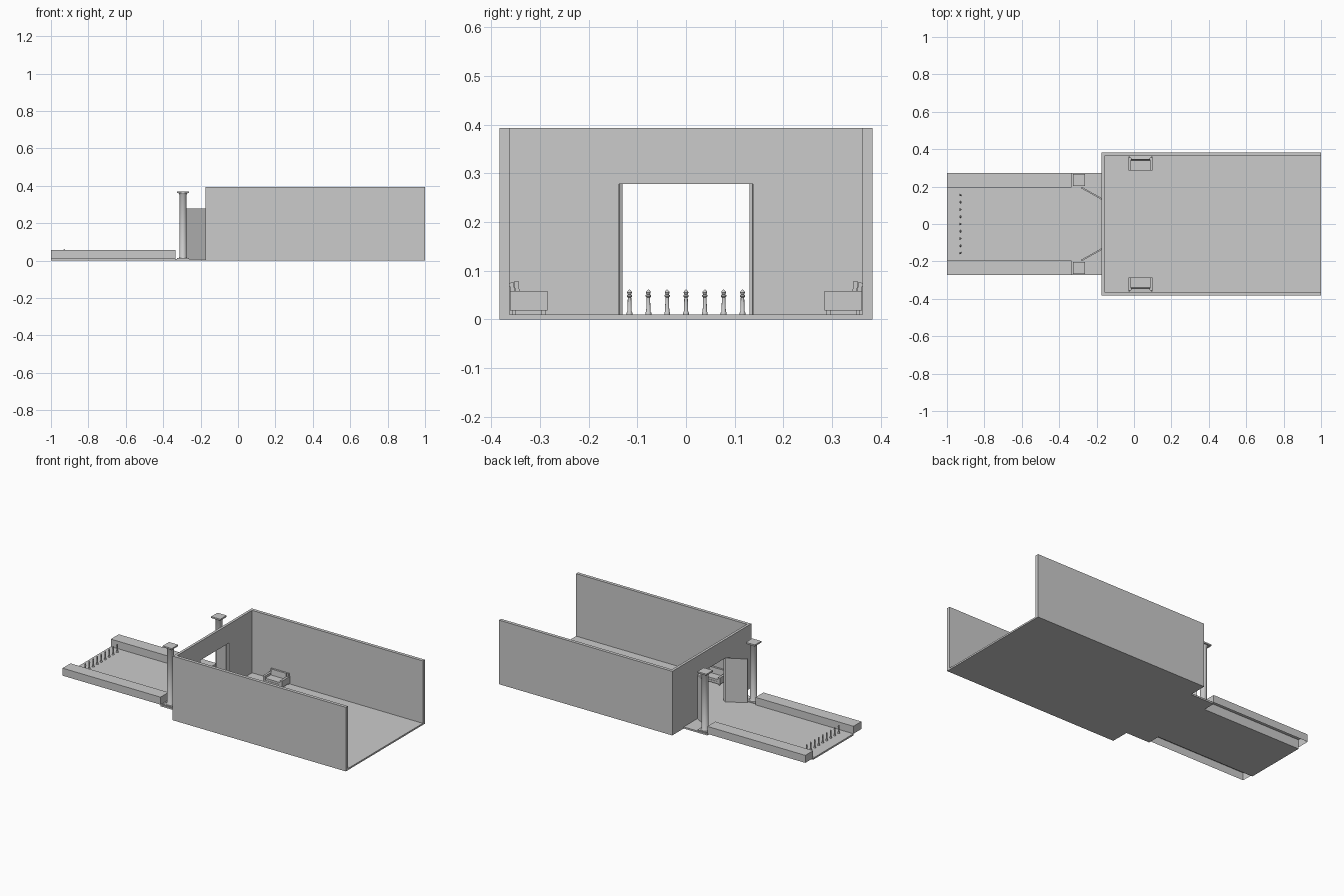
import bpy
import bmesh
from math import atan2, hypot, radians
from mathutils import Matrix, Vector

if "Cube" in bpy.data.objects:
    bpy.data.objects.remove(bpy.data.objects["Cube"])

stone = bpy.data.materials.new("plain_grey")
stone.use_nodes = True
GREY = (0.6, 0.6, 0.6, 1)
stone.diffuse_color = GREY
stone.node_tree.nodes["Principled BSDF"].inputs["Base Color"].default_value = GREY


def finish(name, bm):
    bmesh.ops.recalc_face_normals(bm, faces=bm.faces)
    mesh = bpy.data.meshes.new(name)
    bm.to_mesh(mesh)
    bm.free()
    obj = bpy.data.objects.new(name, mesh)
    bpy.context.collection.objects.link(obj)
    mesh.materials.append(stone)
    return obj


def add_box(bm, low, high, matrix=None):
    low, high = Vector(low), Vector(high)
    place = Matrix.Translation((low + high) / 2) @ Matrix.Diagonal((*(high - low), 1))
    bmesh.ops.create_cube(bm, size=1, matrix=(matrix or Matrix()) @ place)


def box(name, low, high, matrix=None):
    bm = bmesh.new()
    add_box(bm, low, high, matrix)
    return finish(name, bm)


def prism(name, outline, depth, matrix):
    """Extrude a flat outline along its local z."""
    bm = bmesh.new()
    face = bm.faces.new([bm.verts.new((a, b, 0)) for a, b in outline])
    top = bmesh.ops.extrude_face_region(bm, geom=[face])["geom"]
    bmesh.ops.translate(bm, verts=[v for v in top if isinstance(v, bmesh.types.BMVert)],
                        vec=(0, 0, depth))
    bm.transform(matrix)
    return finish(name, bm)


def lathe(name, profile, centre, sides):
    """Spin (radius, height) points around a vertical axis."""
    bm = bmesh.new()
    for (r1, z1), (r2, z2) in zip(profile, profile[1:]):
        bmesh.ops.create_cone(bm, segments=sides, radius1=r1, radius2=r2, depth=z2 - z1,
                              matrix=Matrix.Translation((0, 0, (z1 + z2) / 2)))
    bmesh.ops.remove_doubles(bm, verts=bm.verts, dist=0.0001)
    bm.transform(Matrix.Translation(centre))
    obj = finish(name, bm)
    bpy.ops.object.select_all(action="DESELECT")
    obj.select_set(True)
    bpy.context.view_layer.objects.active = obj
    bpy.ops.object.shade_smooth_by_angle(angle=radians(40))
    return obj


FRONT, FLOOR, TOP = -0.175, 0.01, 0.393
HALF, INNER, DOOR, DOOR_TOP = 0.383, 0.363, 0.138, 0.278

# Floors of the hall, the threshold and the bridge
box("hall_floor", (FRONT, -HALF, 0), (1, HALF, FLOOR))
box("threshold", (-0.335, -0.272, 0), (FRONT, 0.272, FLOOR))
box("bridge_deck", (-1, -0.195, 0), (-0.335, 0.195, FLOOR))

# Gate wall with a doorway; its outline runs in y and z
to_yz = Matrix(((0, 0, 1, FRONT), (1, 0, 0, 0), (0, 1, 0, 0), (0, 0, 0, 1)))
half_outline = [(DOOR, DOOR_TOP), (DOOR, FLOOR), (INNER, FLOOR), (INNER, TOP)]
gate_outline = half_outline + [(-y, z) for y, z in reversed(half_outline)]
prism("gate_wall", gate_outline, 0.016, to_yz)

for side, s in (("left", 1), ("right", -1)):
    flip = Matrix.Diagonal((1, s, 1, 1))

    # Long hall wall
    box(side + "_wall", (FRONT, INNER, FLOOR), (1, HALF, TOP), flip)

    # Kerb, hollow underneath
    bm = bmesh.new()
    add_box(bm, (-1, 0.195, FLOOR), (-0.335, 0.272, 0.056), flip)
    under = min(bm.faces, key=lambda f: f.calc_center_median().z)
    bmesh.ops.delete(bm, geom=[under], context="FACES_ONLY")
    finish(side + "_kerb", bm)

    # Door leaf, swung outwards
    leaf = Vector((-0.11, 0.062))
    hinge = (flip @ Matrix.Translation((-0.17, 0.137, 0))
             @ Matrix.Rotation(atan2(leaf.y, leaf.x), 4, "Z"))
    box(side + "_door", (0, 0, FLOOR), (hypot(*leaf), 0.008, DOOR_TOP), hinge)

    # Round pillar with square foot and cap
    px, py = -0.294, s * 0.235
    lathe(side + "_pillar", [(0.027, FLOOR), (0.019, 0.02), (0.019, 0.352), (0.025, 0.362)],
          (px, py, 0), 24)
    for part, low, high in (("foot", FLOOR, 0.014), ("cap", 0.362, 0.371)):
        box(side + "_pillar_" + part, (px - 0.031, py - 0.031, low), (px + 0.031, py + 0.031, high))

    # Sofa: base, arms, seat cushion and two leaning back layers
    box(side + "_sofa_base", (-0.03, 0.285, 0.018), (0.1, 0.362, 0.032), flip)
    for arm, x in (("front", -0.03), ("rear", 0.086)):
        box(side + "_sofa_arm_" + arm, (x, 0.285, 0.032), (x + 0.014, 0.362, 0.058), flip)
    box(side + "_sofa_cushion", (-0.016, 0.287, 0.032), (0.086, 0.34, 0.044), flip)
    for layer, y, top, inset in (("back", 0.35, 0.076, 0.004), ("back_cushion", 0.34, 0.079, 0.015)):
        lean = (flip @ Matrix.Translation((0, y, 0.03)) @ Matrix.Rotation(radians(-5), 4, "X"))
        box(side + "_sofa_" + layer, (inset - 0.03, 0, 0), (0.1 - inset, 0.009, top - 0.03), lean)
    for x in (-0.026, 0.088):
        for y in (0.289, 0.35):
            box(side + "_sofa_leg", (x, y, FLOOR), (x + 0.008, y + 0.008, 0.018), flip)

# Row of small bollards across the bridge entrance
bollard = [(0.006, 0), (0.006, 0.004), (0.0045, 0.006), (0.0035, 0.035), (0.0055, 0.037),
           (0.0055, 0.04), (0.003, 0.041), (0.005, 0.045), (0.004, 0.048), (0.001, 0.051)]
for i in range(-4, 5):
    lathe("bollard", bollard, (-0.928, i * 0.0387, FLOOR), 12)
